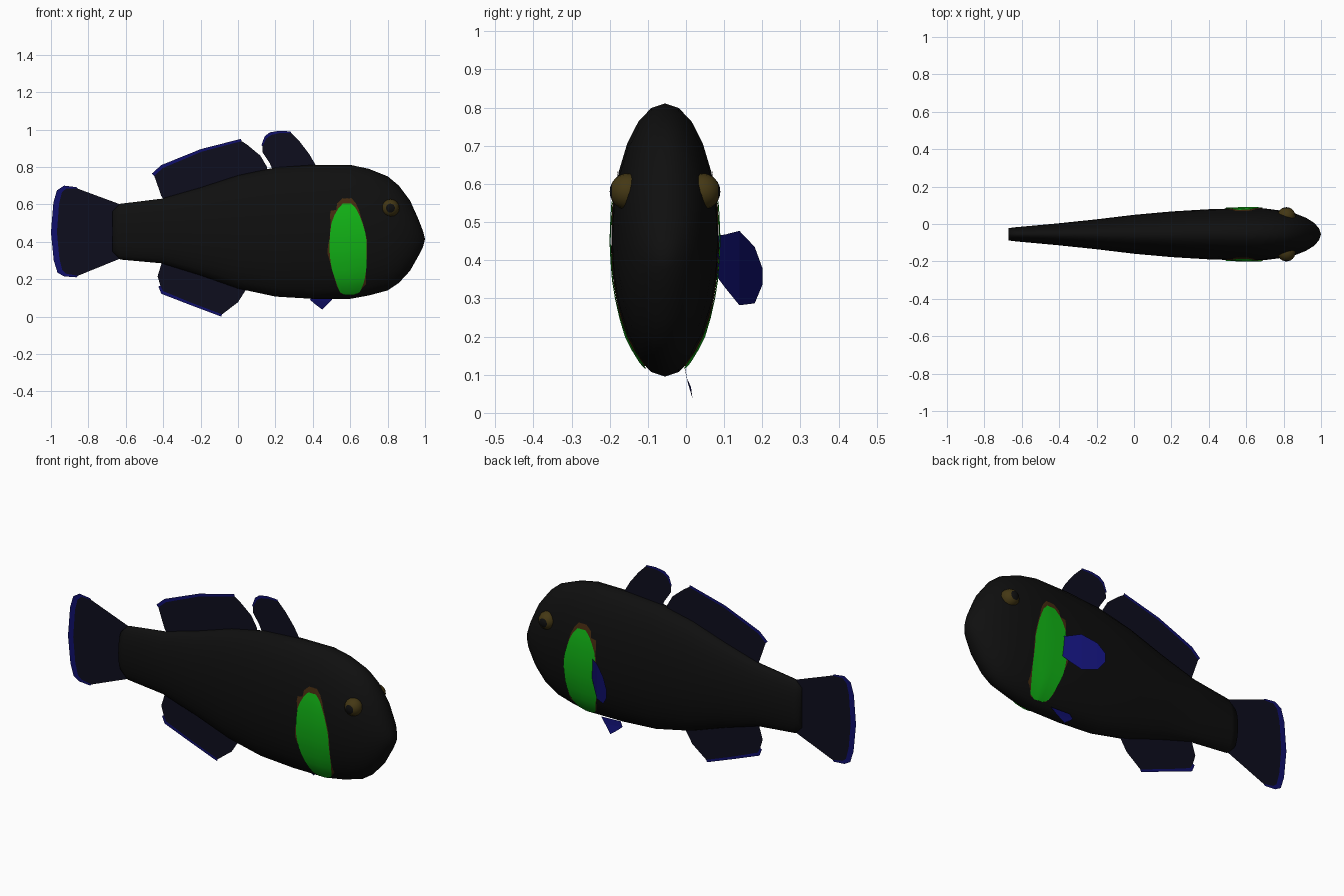
import bpy, bmesh, math
from mathutils import Vector
from mathutils.bvhtree import BVHTree

YC = -0.055  # the fish's plane of symmetry


def material(name, rgb):
    m = bpy.data.materials.new(name)
    m.diffuse_color = (*rgb, 1)
    return m


BLACK = material("body black", (0.0048, 0.0048, 0.0048))
GREEN = material("bright green", (0.006, 0.46, 0.008))
BROWN = material("rust brown", (0.06, 0.024, 0.005))
OLIVE = material("eye olive", (0.058, 0.039, 0.007))
NAVY = material("fin navy", (0.0042, 0.0042, 0.0125))
BLUE = material("fin edge blue", (0.005, 0.005, 0.15))


def finish(name, bm, mats, smooth=False):
    me = bpy.data.meshes.new(name)
    for f in bm.faces:
        f.smooth = smooth
    bm.to_mesh(me)
    for m in mats:
        me.materials.append(m)
    ob = bpy.data.objects.new(name, me)
    bpy.context.collection.objects.link(ob)
    return ob


# Body: elliptical sections as (x, bottom, top, half width)
stations = [(-0.67, 0.345, 0.565, 0.033), (-0.63, 0.305, 0.603, 0.038),
            (-0.41, 0.285, 0.63, 0.058), (-0.2, 0.22, 0.69, 0.08),
            (0.0, 0.15, 0.755, 0.104), (0.2, 0.107, 0.797, 0.122),
            (0.4, 0.095, 0.811, 0.134), (0.6, 0.095, 0.811, 0.14),
            (0.7, 0.113, 0.79, 0.138), (0.8, 0.14, 0.75, 0.125),
            (0.86, 0.18, 0.70, 0.112), (0.92, 0.245, 0.62, 0.088),
            (0.965, 0.325, 0.52, 0.06), (0.99, 0.375, 0.455, 0.03)]
N = 24
bm = bmesh.new()
rings = []
for x, lo, hi, w in stations:
    c, h = (lo + hi) / 2, (hi - lo) / 2
    rings.append([bm.verts.new((x, YC + w * math.sin(a), c + h * math.cos(a)))
                  for a in (2 * math.pi * i / N for i in range(N))])
for r, s in zip(rings, rings[1:]):
    for i in range(N):
        j = (i + 1) % N
        bm.faces.new((r[i], r[j], s[j], s[i]))
bm.faces.new(rings[0])
nose = bm.verts.new((1.0, YC, 0.415))
for i in range(N):
    bm.faces.new((rings[-1][i], rings[-1][(i + 1) % N], nose))
bmesh.ops.recalc_face_normals(bm, faces=bm.faces)
finish("body", bm, [BLACK], True)
bmesh.ops.triangulate(bm, faces=bm.faces)
surface = BVHTree.FromBMesh(bm)


# Cheek patches: rows (z, left x, right x) laid onto both flanks
def patch(name, rows, mat, lift):
    bm = bmesh.new()
    cols = 8
    for s in (-1, 1):
        grid = []
        for z, xl, xr in rows:
            line = []
            for k in range(cols + 1):
                x = xl + (xr - xl) * k / cols
                hit, n, _, _ = surface.ray_cast(Vector((x, YC + s, z)), Vector((0, -s, 0)))
                line.append(bm.verts.new(hit + n * lift))
            grid.append(line)
        for a, b in zip(grid, grid[1:]):
            for k in range(cols):
                q = [a[k], a[k + 1], b[k + 1], b[k]]
                bm.faces.new(q if s < 0 else q[::-1])
    finish(name, bm, [mat], True)


patch("cheek_patch_green",
      [(0.12, 0.57, 0.62), (0.135, 0.545, 0.65), (0.17, 0.53, 0.667), (0.2, 0.52, 0.676),
       (0.25, 0.503, 0.685), (0.3, 0.494, 0.688), (0.35, 0.49, 0.688), (0.4, 0.49, 0.688),
       (0.45, 0.493, 0.68), (0.5, 0.5, 0.665), (0.54, 0.515, 0.65), (0.575, 0.535, 0.632),
       (0.603, 0.56, 0.607)], GREEN, 0.006)
patch("cheek_patch_border",
      [(0.125, 0.55, 0.64), (0.16, 0.53, 0.67), (0.175, 0.525, 0.685), (0.21, 0.515, 0.685),
       (0.25, 0.503, 0.685), (0.3, 0.49, 0.688), (0.34, 0.478, 0.69), (0.38, 0.481, 0.69),
       (0.42, 0.49, 0.688), (0.5, 0.495, 0.668), (0.54, 0.492, 0.655), (0.565, 0.495, 0.648),
       (0.57, 0.525, 0.646), (0.605, 0.53, 0.63), (0.632, 0.56, 0.607)], BROWN, 0.003)

# Eyes: spheres pointing sideways, outermost faces dark as pupils
for s, side in ((-1, "near"), (1, "far")):
    bm = bmesh.new()
    bmesh.ops.create_uvsphere(bm, u_segments=16, v_segments=12, radius=0.048)
    for f in bm.faces:
        c = f.calc_center_median()
        f.material_index = int(math.hypot(c.x, c.y) < 0.023)
    for v in bm.verts:
        x, y, z = v.co
        v.co = (0.815 + x, YC + s * 0.097 + z, 0.58 - y)
    finish("eye_" + side, bm, [OLIVE, BLACK], True)


# Flat fins: outer edge points get a blue strip, base points sit in the body
def fin(name, edge, base, shift):
    bm = bmesh.new()

    def vert(p, d=(0, 0)):
        return bm.verts.new((p[0] + d[0], YC, p[1] + d[1]))
    outer = [vert(p) for p in edge]
    inner = [vert(p, d) for p, d in zip(edge, shift)]
    for i in range(len(edge) - 1):
        f = bm.faces.new((outer[i], outer[i + 1], inner[i + 1], inner[i]))
        f.material_index = 1
    bm.faces.new(inner + [vert(p) for p in base])
    bmesh.ops.triangulate(bm, faces=bm.faces)
    bmesh.ops.recalc_face_normals(bm, faces=bm.faces)
    finish(name, bm, [NAVY, BLUE])


fin("rear_dorsal_fin",
    [(-0.46, 0.765), (-0.41, 0.81), (-0.2, 0.895), (0.015, 0.95)],
    [(0.05, 0.918), (0.12, 0.86), (0.155, 0.8), (0.15, 0.72), (-0.38, 0.6), (-0.41, 0.645)],
    [(0.012, -0.012), (0.008, -0.016), (0.004, -0.014), (0.004, -0.012)])
fin("front_dorsal_fin",
    [(0.125, 0.915), (0.142, 0.963), (0.17, 0.985), (0.22, 0.993), (0.28, 0.99)],
    [(0.33, 0.935), (0.38, 0.87), (0.415, 0.81), (0.4, 0.75), (0.2, 0.75), (0.17, 0.82), (0.13, 0.88)],
    [(0.006, -0.004), (0.01, -0.01), (0.008, -0.014), (0, -0.012), (0.004, -0.008)])
fin("anal_fin",
    [(-0.425, 0.16), (-0.41, 0.122), (-0.25, 0.06), (-0.09, 0.0)],
    [(0, 0.077), (0.04, 0.14), (0.03, 0.2), (-0.38, 0.32), (-0.41, 0.28), (-0.43, 0.215)],
    [(0.01, 0.006), (0.01, 0.014), (0.003, 0.013), (0.005, 0.012)])
fin("tail_fin",
    [(-0.865, 0.21), (-0.93, 0.215), (-0.965, 0.235), (-0.985, 0.3), (-1.0, 0.45),
     (-0.987, 0.61), (-0.968, 0.675), (-0.93, 0.7), (-0.865, 0.692)],
    [(-0.63, 0.6), (-0.6, 0.45), (-0.63, 0.31)],
    [(0.008, 0.008), (0.012, 0.014), (0.026, 0.012), (0.03, 0.01), (0.032, 0),
     (0.03, -0.008), (0.026, -0.012), (0.012, -0.014), (0.008, -0.008)])


# Side fins: only on the far flank, as rows of points from root to tip
def side_fin(name, low, high):
    bm = bmesh.new()
    a = [bm.verts.new(p) for p in low]
    b = [bm.verts.new(p) for p in high]
    for i in range(len(a) - 1):
        bm.faces.new((a[i], a[i + 1], b[i + 1], b[i]))
    finish(name, bm, [BLUE])


side_fin("pectoral_fin",
         [(0.525, 0.075, 0.365), (0.49, 0.105, 0.325), (0.447, 0.14, 0.282),
          (0.38, 0.18, 0.287), (0.345, 0.2, 0.335)],
         [(0.525, 0.075, 0.463), (0.49, 0.105, 0.468), (0.447, 0.14, 0.477),
          (0.38, 0.18, 0.435), (0.345, 0.2, 0.38)])
side_fin("pelvic_fin",
         [(0.52, -0.002, 0.11), (0.49, 0.005, 0.078), (0.45, 0.017, 0.038)],
         [(0.4, -0.002, 0.115), (0.385, 0.003, 0.09), (0.41, 0.013, 0.068)])
